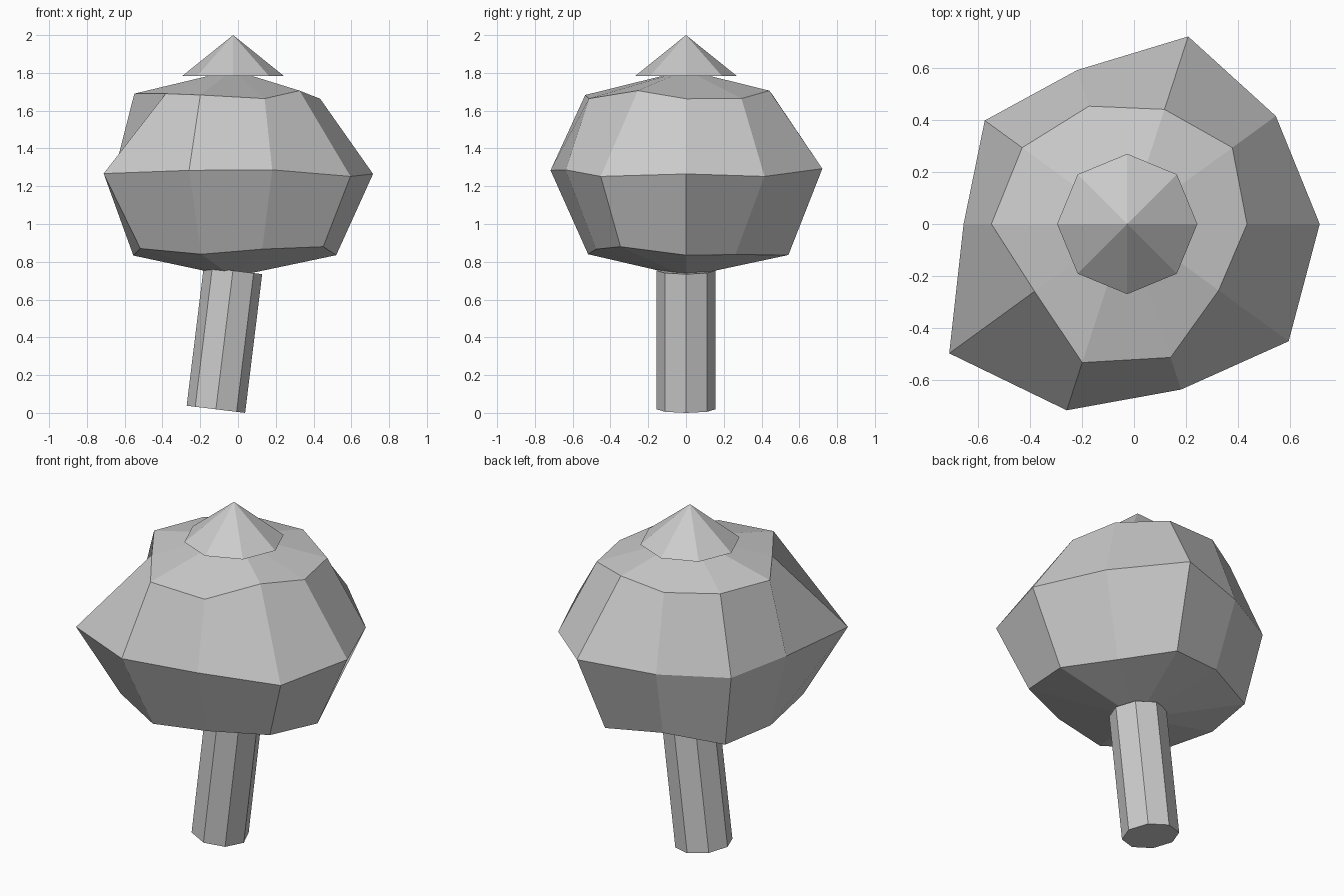
import bpy, bmesh, math
from mathutils import Matrix, Vector

if "Cube" in bpy.data.objects:
    bpy.data.objects.remove(bpy.data.objects["Cube"])

grey = bpy.data.materials.new("plain grey")
grey.diffuse_color = (0.6, 0.6, 0.6, 1)
grey.use_nodes = True
grey.node_tree.nodes["Principled BSDF"].inputs["Base Color"].default_value = grey.diffuse_color
CX = -0.026  # shared axis of crown and cap


def add_object(name, bm):
    bmesh.ops.recalc_face_normals(bm, faces=bm.faces)
    mesh = bpy.data.meshes.new(name)
    bm.to_mesh(mesh)
    bm.free()
    mesh.materials.append(grey)
    obj = bpy.data.objects.new(name, mesh)
    bpy.context.collection.objects.link(obj)
    return obj


def add_cone(name, r1, r2, depth, matrix):
    bm = bmesh.new()
    bmesh.ops.create_cone(bm, cap_ends=True, segments=8, radius1=r1, radius2=r2,
                          depth=depth, matrix=matrix)
    return add_object(name, bm)


# Leaning eight-sided trunk, ending just inside the crown
tilt = Matrix.Rotation(math.radians(7), 4, 'Y')
length = 0.74
base = Vector((-0.117, 0, 0.019))
middle = base + tilt @ Vector((0, 0, length / 2))
add_cone("trunk", 0.156, 0.156, length, Matrix.Translation(middle) @ tilt)

# Uneven ten-sided crown: rings of (radii, heights), counter-clockwise from +x
rings = [
    ((.546, .445, .57, .50, .58, .528, .607, .545, .50, .59),
     (.835, .838, .836, .87, .833, .833, .87, .84, .867, .88)),
    ((.741, .707, .759, .623, .678, .63, .847, .754, .67, .768),
     (1.265, 1.252, 1.293, 1.27, 1.27, 1.27, 1.267, 1.284, 1.287, 1.252)),
    ((.461, .50, .464, .477, .50, .523, .441, .561, .54, .435),
     (1.663, 1.664, 1.706, 1.69, 1.69, 1.69, 1.69, 1.683, 1.664, 1.706)),
]
bm = bmesh.new()
loops = []
for radii, heights in rings:
    loops.append([bm.verts.new((CX + r * math.cos(k * math.tau / 10),
                                r * math.sin(k * math.tau / 10), z))
                  for k, (r, z) in enumerate(zip(radii, heights))])
bottom = bm.verts.new((CX, 0, 0.72))
top = bm.verts.new((CX, 0, 1.815))
for k in range(10):
    n = (k + 1) % 10
    bm.faces.new((bottom, loops[0][n], loops[0][k]))
    bm.faces.new((top, loops[2][k], loops[2][n]))
    for lo, hi in zip(loops, loops[1:]):
        bm.faces.new((lo[k], lo[n], hi[n], hi[k]))
add_object("crown", bm)

# Pointed cap on top
add_cone("cap", 0.27, 0, 0.217, Matrix.Translation((CX, 0, 1.783 + 0.217 / 2)))
